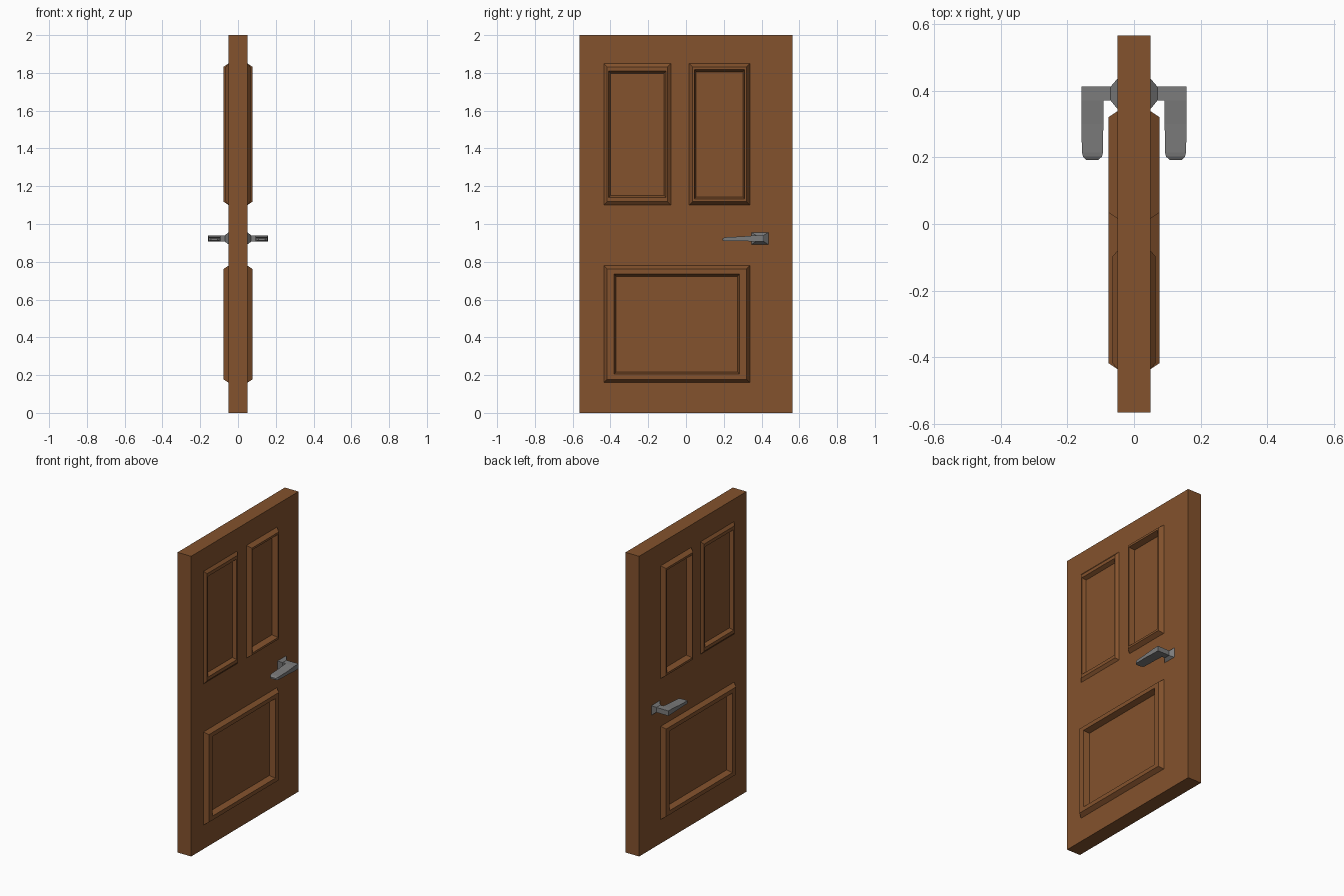
import bpy, bmesh
from mathutils import Vector

if "Cube" in bpy.data.objects:
    bpy.data.objects.remove(bpy.data.objects["Cube"])


def material(name, rgb):
    m = bpy.data.materials.new(name)
    m.diffuse_color = (*rgb, 1)
    m.use_nodes = True
    m.node_tree.nodes["Principled BSDF"].inputs["Base Color"].default_value = m.diffuse_color
    return m


wood = material("brown wood", (0.23, 0.085, 0.026))
metal = material("grey metal", (0.20, 0.20, 0.20))


def finish(name, bm, mat):
    bmesh.ops.recalc_face_normals(bm, faces=bm.faces)
    me = bpy.data.meshes.new(name)
    bm.to_mesh(me)
    bm.free()
    ob = bpy.data.objects.new(name, me)
    bpy.context.collection.objects.link(ob)
    me.materials.append(mat)
    return ob


def mirror_x(ob):
    m = ob.modifiers.new("mirror", 'MIRROR')
    m.use_axis[0] = True


def loft(bm, loops, caps=True):
    rings = [[bm.verts.new(p) for p in loop] for loop in loops]
    for a, b in zip(rings, rings[1:]):
        for i in range(len(a)):
            j = (i + 1) % len(a)
            bm.faces.new((a[i], a[j], b[j], b[i]))
    if caps:
        bm.faces.new(rings[0])
        bm.faces.new(rings[-1])


def rect_yz(x, y0, y1, z0, z1):
    return [(x, y0, z0), (x, y1, z0), (x, y1, z1), (x, y0, z1)]


def rect_xz(y, x0, x1, z0, z1):
    return [(x0, y, z0), (x1, y, z0), (x1, y, z1), (x0, y, z1)]


# door slab
bm = bmesh.new()
loft(bm, [rect_yz(-0.05, -0.565, 0.565, 0, 2), rect_yz(0.05, -0.565, 0.565, 0, 2)])
slab = finish("door_slab", bm, wood)

# panels: y0, y1, z0, z1, peak x, inner inset in y and z
FLOOR = 0.04
panels = {
    "upper_left": (-0.435, -0.08, 1.10, 1.85, 0.065, 0.026, 0.04),
    "upper_right": (0.017, 0.338, 1.10, 1.85, 0.077, 0.027, 0.032),
    "lower": (-0.435, 0.338, 0.16, 0.78, 0.077, 0.055, 0.045),
}
cutter_bm = bmesh.new()
for name, (y0, y1, z0, z1, peak, iy, iz) in panels.items():
    def ring(x, a, b):
        return rect_yz(x, y0 + a, y1 - a, z0 + b, z1 - b)
    # raised moulding: outer bevel, flat top, inner slope down to the panel
    bm = bmesh.new()
    loft(bm, [ring(0.05, 0, 0), ring(peak, 0.018, 0.018), ring(peak, iy, iz),
              ring(FLOOR, iy + 0.01, iz + 0.012)], caps=False)
    mirror_x(finish(name + "_moulding", bm, wood))
    # recess cut on both sides
    for s in (1, -1):
        loft(cutter_bm, [ring(s * FLOOR, iy + 0.005, iz + 0.005),
                         ring(s * 0.1, iy + 0.005, iz + 0.005)])
cutter = finish("recess_cutter", cutter_bm, wood)
cutter.hide_render = True
cut = slab.modifiers.new("recesses", 'BOOLEAN')
cut.operation = 'DIFFERENCE'
cut.solver = 'EXACT'
cut.object = cutter
deps = bpy.context.evaluated_depsgraph_get()
cut_mesh = bpy.data.meshes.new_from_object(slab.evaluated_get(deps))
slab.modifiers.clear()
slab.data = cut_mesh
bpy.data.objects.remove(cutter)

# handle rose and stem
bm = bmesh.new()
loft(bm, [rect_yz(0.048, 0.343, 0.438, 0.89, 0.957),
          rect_yz(0.07, 0.37, 0.412, 0.907, 0.94),
          rect_yz(0.10, 0.37, 0.412, 0.907, 0.94)])
mirror_x(finish("handle_rose", bm, metal))

# handle lever, tapering to a rounded end
bm = bmesh.new()
loft(bm, [rect_xz(0.412, 0.092, 0.158, 0.907, 0.94),
          rect_xz(0.37, 0.092, 0.158, 0.907, 0.94),
          rect_xz(0.30, 0.092, 0.158, 0.910, 0.934),
          rect_xz(0.215, 0.093, 0.156, 0.911, 0.930),
          rect_xz(0.202, 0.096, 0.153, 0.911, 0.928),
          rect_xz(0.192, 0.108, 0.143, 0.912, 0.922)])
mirror_x(finish("handle_lever", bm, metal))
